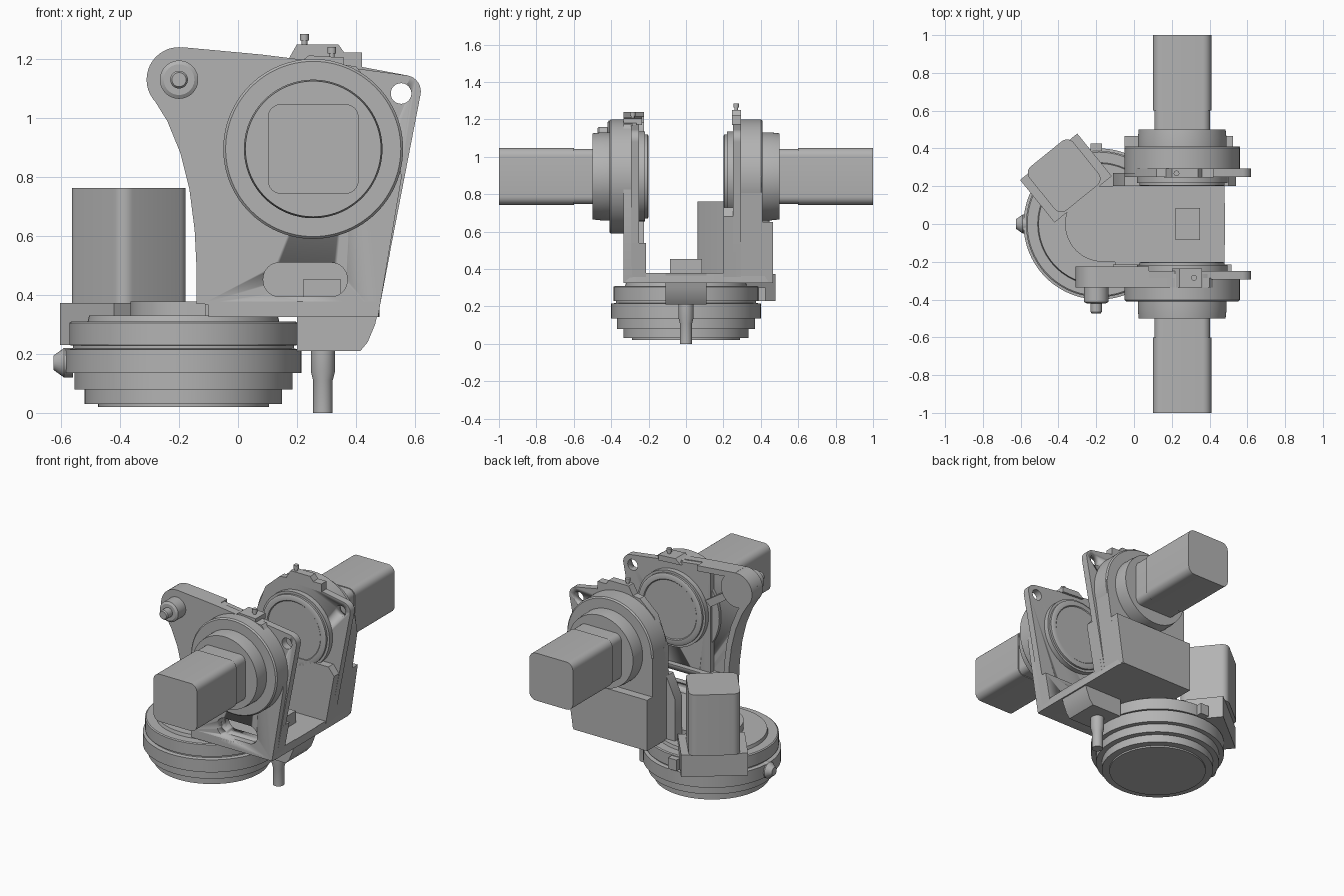
import bpy, bmesh, math
from mathutils import Matrix, Vector

if "Cube" in bpy.data.objects:
    bpy.data.objects.remove(bpy.data.objects["Cube"])

grey = bpy.data.materials.new("machine_grey")
grey.diffuse_color = (0.45, 0.45, 0.45, 1)
grey.use_nodes = True
grey.node_tree.nodes["Principled BSDF"].inputs["Base Color"].default_value = grey.diffuse_color


def finish(name, bm):
    bmesh.ops.remove_doubles(bm, verts=bm.verts, dist=1e-5)
    bmesh.ops.recalc_face_normals(bm, faces=bm.faces)
    me = bpy.data.meshes.new(name)
    bm.to_mesh(me)
    bm.free()
    me.materials.append(grey)
    ob = bpy.data.objects.new(name, me)
    bpy.context.collection.objects.link(ob)
    bpy.ops.object.select_all(action='DESELECT')
    ob.select_set(True)
    bpy.context.view_layer.objects.active = ob
    bpy.ops.object.shade_smooth_by_angle(angle=math.radians(30))
    return ob


def arc(cx, cy, r, a0, a1, n=10):
    return [(cx + r * math.cos(math.radians(a0 + (a1 - a0) * i / n)),
             cy + r * math.sin(math.radians(a0 + (a1 - a0) * i / n))) for i in range(n + 1)]


def rounded(cx, cy, w, h, r, n=6):
    pts = []
    for k, (sx, sy) in enumerate([(1, 1), (-1, 1), (-1, -1), (1, -1)]):
        pts += arc(cx + sx * (w / 2 - r), cy + sy * (h / 2 - r), r, 90 * k, 90 * k + 90, n)
    return pts


def prism(name, pts, axis, a, b):
    """Extrude a 2D outline from a to b; axis y uses (x,z) points, axis z uses (x,y)."""
    bm = bmesh.new()
    place = (lambda u, v, t: (u, t, v)) if axis == 'y' else (lambda u, v, t: (u, v, t))
    lo = [bm.verts.new(place(u, v, a)) for u, v in pts]
    hi = [bm.verts.new(place(u, v, b)) for u, v in pts]
    bm.faces.new(lo)
    bm.faces.new(hi)
    for i in range(len(pts)):
        j = (i + 1) % len(pts)
        bm.faces.new((lo[i], lo[j], hi[j], hi[i]))
    return finish(name, bm)


def box(name, x0, x1, y0, y1, z0, z1):
    return prism(name, [(x0, y0), (x1, y0), (x1, y1), (x0, y1)], 'z', z0, z1)


def lathe(name, profile, centre, direction, seg=72):
    """Revolve (radius, distance) points round an axis."""
    bm = bmesh.new()
    vs = [bm.verts.new((r, 0, t)) for r, t in profile]
    es = [bm.edges.new((p, q)) for p, q in zip(vs, vs[1:])]
    bmesh.ops.spin(bm, geom=vs + es, cent=(0, 0, 0), axis=(0, 0, 1),
                   angle=2 * math.pi, steps=seg, use_duplicate=False)
    rot = Vector((0, 0, 1)).rotation_difference(Vector(direction)).to_matrix().to_4x4()
    bm.transform(Matrix.Translation(centre) @ rot)
    return finish(name, bm)


def cut(obs, cutter):
    for ob in obs:
        m = ob.modifiers.new("cut", 'BOOLEAN')
        m.operation, m.object, m.solver = 'DIFFERENCE', cutter, 'EXACT'
        bpy.context.view_layer.objects.active = ob
        bpy.ops.object.modifier_apply(modifier=m.name)
    bpy.data.objects.remove(cutter)


# Turntable base
lathe("turntable_base", [(0, .02), (.29, .02), (.29, .03), (.335, .03), (.335, .08), (.37, .08),
      (.37, .135), (.4, .135), (.4, .215), (.375, .218), (.375, .228), (.387, .23), (.387, .305),
      (.38, .31), (.325, .31), (.32, .33), (0, .33)], (-.185, 0, 0), (0, 0, 1), 96)
lathe("base_side_knob", [(0, 0), (.05, 0), (.05, .03), (.025, .065), (0, .065)],
      (-.56, 0, .17), (-1, 0, 0), 24)
box("base_side_tab", -.23, -.17, .38, .425, .23, .3)

# Base drive: mount and upright motor, turned to sit on the rim
turn = Matrix.Rotation(math.radians(39), 4, 'Z')
for nm, pts, z0, z1 in [
        ("base_motor_mount", [(-.195, -.16), (.195, -.16), (.195, .13), (-.195, .13)], .23, .372),
        ("base_motor", rounded(0, 0, .3, .3, .045), .372, .762)]:
    ob = prism(nm, pts, 'z', z0, z1)
    ob.data.transform(Matrix.Translation((-.37, .255, 0)) @ turn)

# Floor of the bracket, nose block and pin
prism("bracket_floor", arc(-.165, 0, .2, 90, 270, 24) + [(-.1, -.2), (-.1, -.335), (.475, -.335),
      (.48, -.3), (.48, .42), (.47, .465), (-.05, .465), (-.05, .2)], 'z', .325, .378)
prism("nose_block", [(.2, .21), (.415, .21), (.44, .24), (.465, .3), (.483, .378), (.2, .378)],
      'y', -.11, .11)
box("floor_block", .22, .35, -.085, .085, .37, .453)
lathe("locating_pin", [(0, 0), (.033, 0), (.033, .11), (.041, .14), (.041, .22), (0, .22)],
      (.288, 0, 0), (0, 0, 1), 32)

# Front bracket: skin, ribs, lower wall
edge = [(-.14, .37), (-.141, .5), (-.147, .62), (-.165, .76), (-.195, .88), (-.24, .99), (-.298, 1.083)]
front = prism("front_bracket_skin", edge + arc(-.2, 1.13, .11, 205, 85, 14) +
              [(.08, 1.215), (.4, 1.175), (.52, 1.03), (.555, .8), (.475, .325), (.1, .325), (-.12, .37)],
              'y', -.335, -.285)
prism("front_curved_rib", edge + [(x + .035, z + .01) for x, z in reversed(edge)], 'y', -.29, -.225)
prism("front_top_rib", [(-.19, 1.24), (.08, 1.215), (.08, 1.18), (-.19, 1.205)], 'y', -.335, -.225)
prism("front_diagonal_rib", [(-.2, 1.1), (-.17, 1.13), (.03, 1.0), (-.01, .97)], 'y', -.29, -.235)
lathe("pivot_boss", [(0, .225), (.11, .225), (.11, .335), (.065, .335), (.065, .412), (.052, .42),
      (.03, .42), (.03, .465), (.024, .473), (0, .473)], (-.2, 0, 1.13), (0, -1, 0), 40)
ear_corner = arc(.565, 1.09, .055, 80, -12, 8)
right_edge = [(.483, .378), (.475, .325)]
front_ear = prism("front_ear_plate", [(.0, 1.222)] + ear_corner + right_edge + [(.1, .325), (.0, .37)],
                  'y', -.295, -.25)
front_wall = prism("front_lower_wall", [(-.11, .33), (.475, .33), (.515, .54), (-.11, .54)],
                   'y', -.29, -.215)
slot = prism("slot_cutter", rounded(.228, .452, .285, .115, .055, 8), 'y', -.5, -.15)
cut([front, front_ear, front_wall], slot)

# Back bracket: ear plate, inner wall, housing skirt
back_ear = prism("back_ear_plate", [(-.05, .33), (-.05, .92), (.02, 1.1), (.12, 1.19), (.25, 1.205)]
                 + ear_corner + right_edge, 'y', .25, .295)
prism("back_inner_wall", [(-.11, .33), (.475, .33), (.54, .68), (.5, .73), (-.05, .73), (-.11, .6)],
      'y', .2, .27)
prism("back_skirt", [(-.05, .33), (.475, .33), (.56, .895), (-.05, .895)], 'y', .265, .41)
prism("back_skirt_face", [(-.05, .33), (.475, .33), (.523, .65), (-.05, .65)], 'y', .4, .465)
hole = lathe("ear_hole_cutter", [(0, -.6), (.035, -.6), (.035, .6), (0, .6)], (.553, 0, 1.083), (0, 1, 0), 32)
cut([front_ear, back_ear], hole)

# Tilt drives, mirrored front and back
for side, word in ((-1, "front"), (1, "back")):
    lathe(word + "_drive_housing", [(0, .205), (.185, .205), (.19, .2), (.215, .2), (.225, .205),
          (.225, .218), (.24, .218), (.24, .265), (.305, .265), (.305, .402), (.297, .41),
          (.235, .41), (.235, .455), (.23, .5), (0, .5)], (.255, 0, .895), (0, side, 0), 96)
    prism(word + "_motor_collar", rounded(.255, .895, .295, .295, .04), 'y', side * .48, side * .61)
    prism(word + "_motor", rounded(.255, .895, .308, .304, .045), 'y', side * .6, side * 1.0)

# Sensor tabs and knobs on top of the housings
prism("back_sensor_tab", [(.16, 1.18), (.2, 1.25), (.34, 1.25), (.36, 1.222), (.42, 1.222), (.42, 1.17)],
      'y', .245, .295)
prism("front_sensor_tab", [(.2, 1.18), (.24, 1.212), (.36, 1.205), (.36, 1.17)], 'y', -.335, -.235)
for nm, x, y, z in [("back_knob", .225, .268, 1.285), ("front_knob", .318, -.285, 1.24)]:
    lathe(nm, [(0, -.06), (.01, -.06), (.01, -.022), (.015, -.022), (.015, 0), (0, 0)],
          (x, y, z), (0, 0, 1), 20)
